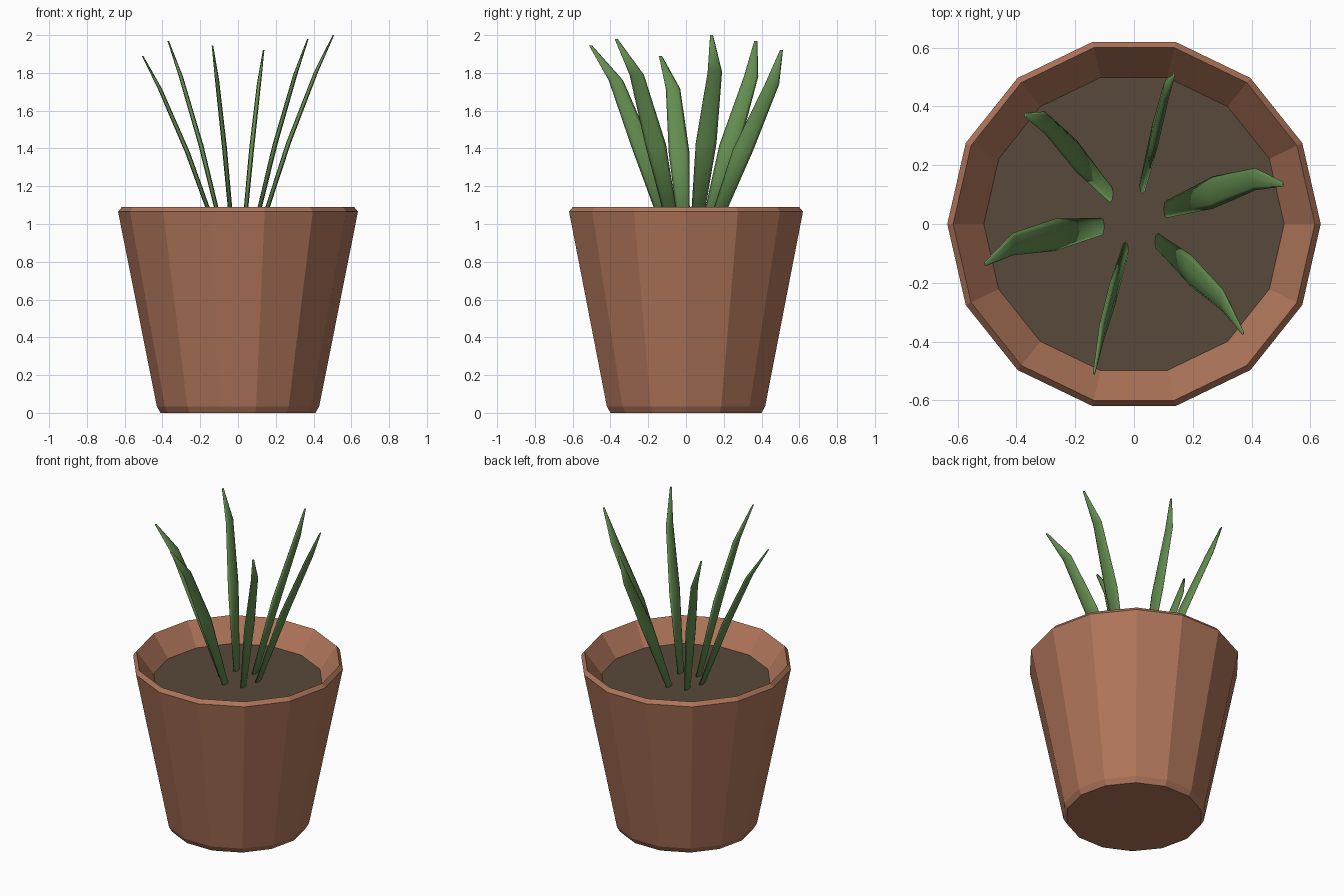
import bpy
import math

cube = bpy.data.objects.get("Cube")
if cube:
    bpy.data.objects.remove(cube)

SIDES = 14
SOIL_Z = 0.95


def material(name, rgb):
    mat = bpy.data.materials.new(name)
    mat.use_nodes = True
    mat.diffuse_color = (*rgb, 1)
    mat.node_tree.nodes["Principled BSDF"].inputs["Base Color"].default_value = (*rgb, 1)
    return mat


def loft(name, rings, mat, smooth=False):
    """Skin a list of equal vertex rings and cap both ends."""
    n = len(rings[0])
    verts = [v for ring in rings for v in ring]
    faces = [tuple(range(n))[::-1]]
    for k in range(len(rings) - 1):
        a, b = k * n, (k + 1) * n
        for i in range(n):
            j = (i + 1) % n
            faces.append((a + i, a + j, b + j, b + i))
    faces.append(tuple(range(len(verts) - n, len(verts))))
    mesh = bpy.data.meshes.new(name)
    mesh.from_pydata(verts, [], faces)
    mesh.materials.append(mat)
    for p in mesh.polygons:
        p.use_smooth = smooth
    obj = bpy.data.objects.new(name, mesh)
    bpy.context.collection.objects.link(obj)
    return obj


def ellipse(cx, cy, z, rx, ry, n):
    return [(cx + rx * math.cos(math.tau * i / n),
             cy + ry * math.sin(math.tau * i / n), z) for i in range(n)]


terracotta = material("terracotta", (0.43, 0.178, 0.102))
earth = material("dark earth", (0.098, 0.065, 0.042))
green = material("leaf green", (0.125, 0.265, 0.08))

# Pot: bevelled foot, flared wall, bevelled lip and sloping inside
profile = [(0.41, 0), (0.43, 0.035), (0.635, 1.065), (0.615, 1.09),
           (0.51, SOIL_Z), (0.49, SOIL_Z - 0.03)]
loft("pot", [ellipse(0, 0, z, r, r, SIDES) for r, z in profile], terracotta)

# Soil disc
loft("soil", [ellipse(0, 0, z, 0.511, 0.511, SIDES)
              for z in (SOIL_Z - 0.01, SOIL_Z + 0.001)], earth)

# Leaves: height fraction, distance out, sideways bow, half width, half thickness
stations = [(-0.03, 0.105, 0.02, 0.028, 0.011),
            (0.457, 0.277, 0.035, 0.055, 0.013),
            (0.815, 0.428, 0.042, 0.038, 0.011),
            (1.0, 0.523, 0.0, 0.008, 0.004)]
tips = [2.0, 1.92, 1.97, 1.89, 1.945, 1.98]
for k, tip in enumerate(tips):
    angle = math.radians(15 + 60 * k)
    rings = [ellipse(r * math.cos(angle), r * math.sin(angle) + bow,
                     SOIL_Z + t * (tip - SOIL_Z), thick, half, 8)
             for t, r, bow, half, thick in stations]
    loft(f"leaf_{k + 1}", rings, green, smooth=True)
